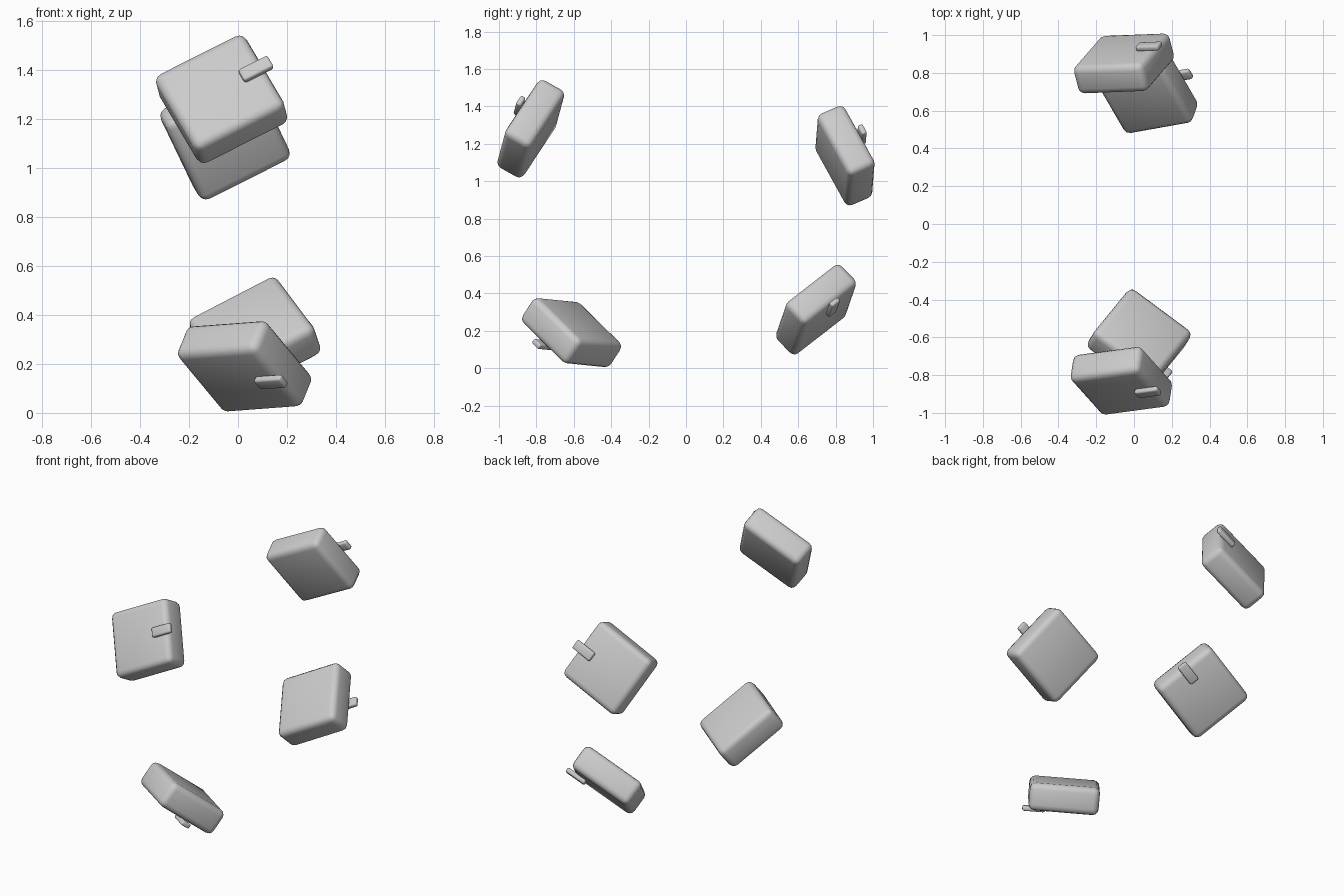
import bpy
import bmesh
from mathutils import Matrix, Vector

if "Cube" in bpy.data.objects:
    bpy.data.objects.remove(bpy.data.objects["Cube"])

grey = bpy.data.materials.new("light_grey")
grey.diffuse_color = (0.6, 0.6, 0.6, 1)
grey.use_nodes = True
grey.node_tree.nodes["Principled BSDF"].inputs["Base Color"].default_value = grey.diffuse_color


def rounded_box(name, size, offset, radius, frame):
    """Box with rounded edges, placed in the local frame of its pad."""
    bm = bmesh.new()
    bmesh.ops.create_cube(bm, size=1)
    bmesh.ops.scale(bm, vec=size, verts=bm.verts)
    bmesh.ops.bevel(bm, geom=bm.edges[:], offset=radius, segments=3,
                    profile=0.5, affect='EDGES')
    bmesh.ops.translate(bm, vec=offset, verts=bm.verts)
    for f in bm.faces:
        f.smooth = True
    mesh = bpy.data.meshes.new(name)
    bm.to_mesh(mesh)
    bm.free()
    mesh.materials.append(grey)
    obj = bpy.data.objects.new(name, mesh)
    obj.matrix_world = frame
    bpy.context.collection.objects.link(obj)
    return obj


# Each pad: centre, long direction, outward direction of the tagged face
pads = {
    "front_lower": ((0.027, -0.612, 0.19), (0.80, -0.594, 0.06), (-0.323, -0.515, -0.791)),
    "front_upper": ((-0.067, -0.83, 1.28), (0.888, 0.122, 0.444), (-0.13, -0.86, 0.49)),
    "back_upper": ((-0.053, 0.85, 1.136), (0.893, 0.036, 0.449), (-0.229, 0.894, 0.384)),
    "back_lower": ((0.069, 0.695, 0.313), (0.877, 0.157, 0.455), (0.239, 0.678, -0.694)),
}

for label, (centre, along, outward) in pads.items():
    n = Vector(outward).normalized()
    u = Vector(along)
    u = (u - n * u.dot(n)).normalized()
    v = n.cross(u)
    frame = Matrix.Translation(centre) @ Matrix((u, v, n)).transposed().to_4x4()
    # Padded block
    rounded_box(label + "_pad", (0.415, 0.405, 0.165), (0, 0, 0), 0.036, frame)
    # Small tab overhanging one edge of the outer face
    rounded_box(label + "_tab", (0.135, 0.06, 0.03), (0.172, 0, 0.094), 0.01, frame)
